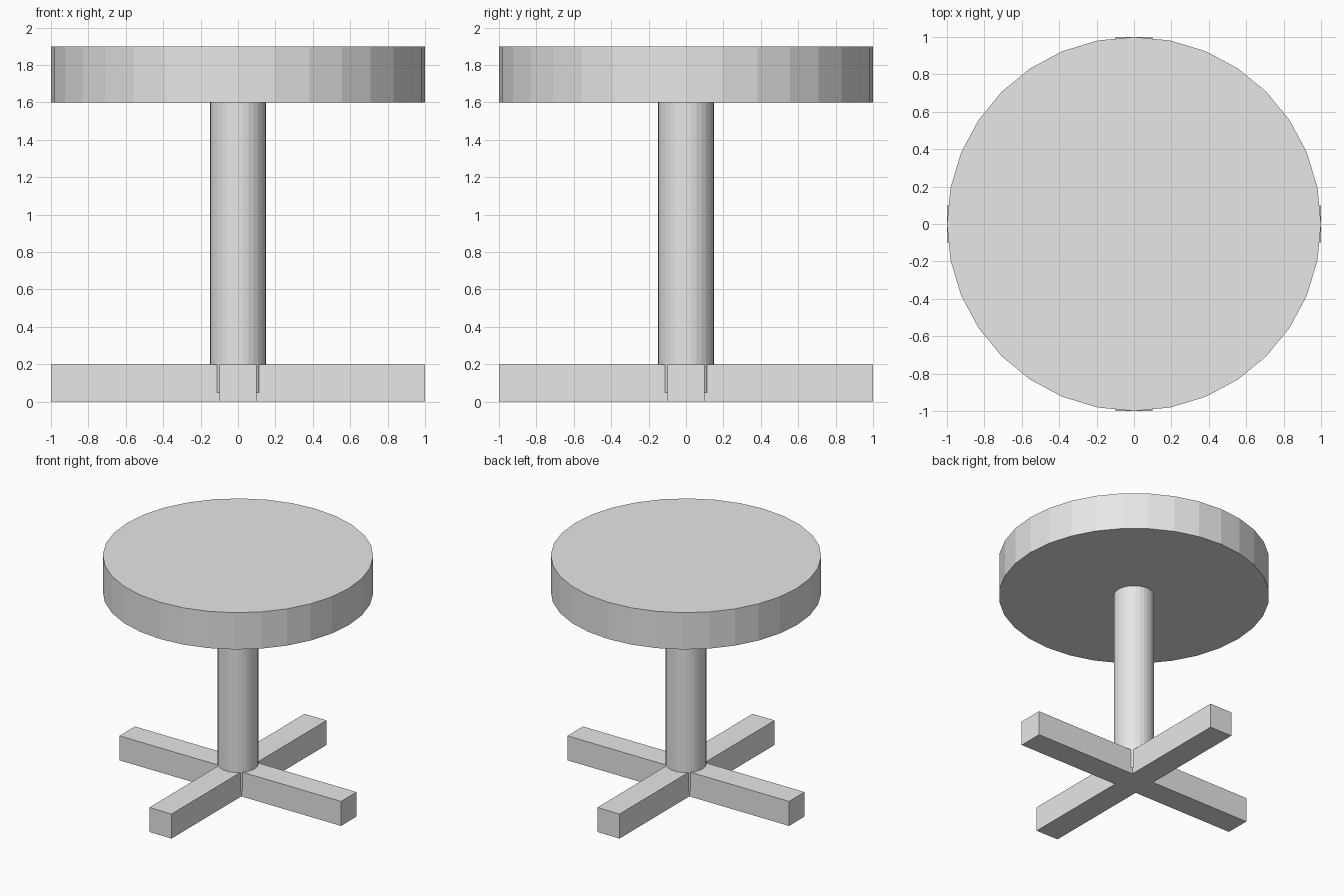
import bpy
import bmesh
from mathutils import Matrix

cube = bpy.data.objects.get("Cube")
if cube:
    bpy.data.objects.remove(cube, do_unlink=True)

# Single plain grey
GREY = (0.8, 0.8, 0.8, 1.0)
grey = bpy.data.materials.new("plain_grey")
grey.use_nodes = True
grey.diffuse_color = GREY
grey.node_tree.nodes["Principled BSDF"].inputs["Base Color"].default_value = GREY


def add_object(name, bm):
    bmesh.ops.recalc_face_normals(bm, faces=bm.faces)
    mesh = bpy.data.meshes.new(name)
    bm.to_mesh(mesh)
    bm.free()
    mesh.materials.append(grey)
    obj = bpy.data.objects.new(name, mesh)
    bpy.context.collection.objects.link(obj)
    return obj


def cylinder(name, radius, bottom, top, sides=32):
    bm = bmesh.new()
    bmesh.ops.create_cone(bm, cap_ends=True, segments=sides,
                          radius1=radius, radius2=radius, depth=top - bottom,
                          matrix=Matrix.Translation((0, 0, (bottom + top) / 2)))
    return add_object(name, bm)


def cross(name, reach, half_width, height):
    # One arm's three corners, repeated by quarter turns, then extruded
    outline = []
    x, y = reach, half_width
    arm = [(x, -y), (x, y), (y, y)]
    for _ in range(4):
        outline += arm
        arm = [(-b, a) for a, b in arm]
    bm = bmesh.new()
    base = bm.faces.new([bm.verts.new((a, b, 0)) for a, b in outline])
    result = bmesh.ops.extrude_face_region(bm, geom=[base], use_keep_orig=True)
    raised = [v for v in result["geom"] if isinstance(v, bmesh.types.BMVert)]
    bmesh.ops.translate(bm, verts=raised, vec=(0, 0, height))
    return add_object(name, bm)


# Round seat, post sunk into the base, four-armed base
cylinder("seat", 1.0, 1.6, 1.9)
cylinder("post", 0.15, 0.05, 1.6)
cross("cross_base", 1.0, 0.1, 0.2)
